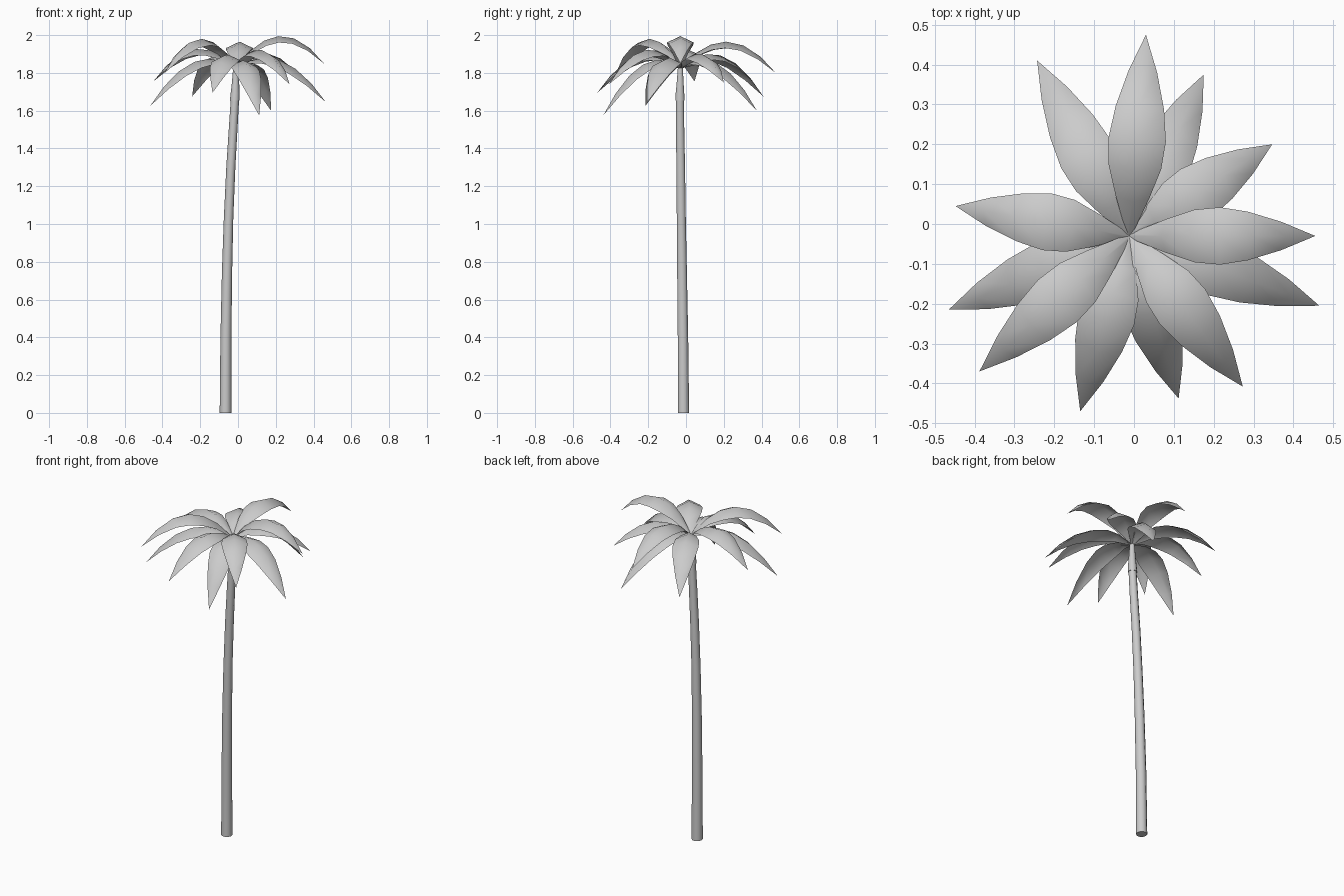
import bpy, bmesh, math
from mathutils import Vector

if "Cube" in bpy.data.objects:
    bpy.data.objects.remove(bpy.data.objects["Cube"])

CROWN = Vector((-0.012, -0.03, 1.825))


def finish(name, bm, angle):
    bmesh.ops.recalc_face_normals(bm, faces=bm.faces)
    me = bpy.data.meshes.new(name)
    bm.to_mesh(me)
    bm.free()
    ob = bpy.data.objects.new(name, me)
    bpy.context.collection.objects.link(ob)
    bpy.ops.object.select_all(action='DESELECT')
    ob.select_set(True)
    bpy.context.view_layer.objects.active = ob
    bpy.ops.object.shade_smooth_by_angle(angle=math.radians(angle))
    return ob


def tube(name, rings, sides=10):
    """Capped tube through (x, y, z, radius) rings."""
    bm = bmesh.new()
    loops = []
    for x, y, z, r in rings:
        loops.append([bm.verts.new((x + r * math.cos(2 * math.pi * i / sides),
                                    y + r * math.sin(2 * math.pi * i / sides), z))
                      for i in range(sides)])
    for a, b in zip(loops, loops[1:]):
        for i in range(sides):
            j = (i + 1) % sides
            bm.faces.new((a[i], a[j], b[j], b[i]))
    bm.faces.new(loops[0][::-1])
    bm.faces.new(loops[-1])
    return finish(name, bm, 40)


# Leaf stations along the length: (t, half width, drop of the edges)
STATIONS = [(0.0, 0.006, 0.002), (0.17, 0.042, 0.018), (0.32, 0.066, 0.030),
            (0.48, 0.072, 0.034), (0.66, 0.061, 0.030), (0.84, 0.036, 0.018)]


def leaf(name, tip, mid_z):
    """Arched, ridged leaf from the crown to the tip."""
    flat = Vector((tip[0] - CROWN.x, tip[1] - CROWN.y, 0))
    out = flat.normalized()
    side = Vector((-out.y, out.x, 0))
    end, mid = tip[2] - CROWN.z, mid_z - CROWN.z
    a = 4 * mid - end          # parabola through crown, middle and tip
    b = a - end
    bm = bmesh.new()
    rows = []
    for t, w, d in STATIONS:
        c = CROWN + flat * t + Vector((0, 0, a * t - b * t * t))
        slope = (a - 2 * b * t) / flat.length
        n = Vector((-out.x * slope, -out.y * slope, 1)).normalized()
        rows.append([bm.verts.new(p) for p in
                     (c + side * w - n * d, c, c - side * w - n * d)])
    for p, q in zip(rows, rows[1:]):
        for i in (0, 1):
            bm.faces.new((p[i], q[i], q[i + 1], p[i + 1]))
    end_v = bm.verts.new(tip)
    for i in (0, 1):
        bm.faces.new((rows[-1][i], end_v, rows[-1][i + 1]))
    ob = finish(name, bm, 60)
    # make sure the ridge side faces up
    if sum(p.normal.z for p in ob.data.polygons) < 0:
        ob.data.flip_normals()
    return ob


# Gently leaning trunk
tube("trunk", [(-0.066, -0.013, 0, 0.031), (-0.064, -0.016, 0.4, 0.029),
               (-0.058, -0.021, 0.75, 0.027), (-0.050, -0.025, 1.03, 0.025),
               (-0.038, -0.028, 1.3, 0.024), (-0.026, -0.031, 1.5, 0.023),
               (-0.016, -0.032, 1.665, 0.022)])

# Crown shaft with a small lip
tube("crown_shaft", [(-0.017, -0.032, 1.655, 0.026), (-0.015, -0.032, 1.69, 0.024),
                     (-0.013, -0.031, 1.75, 0.019), (-0.012, -0.03, 1.825, 0.014)])

# Leaves: tip position and height at mid length
leaves = [
    ((0.455, -0.03, 1.85), 1.995), ((0.03, 0.475, 1.80), 1.965),
    ((-0.388, -0.37, 1.80), 1.98),
    ((-0.448, 0.045, 1.755), 1.925), ((-0.243, 0.41, 1.675), 1.89),
    ((0.347, 0.20, 1.75), 1.90), ((0.273, -0.408, 1.74), 1.92),
    ((-0.135, -0.47, 1.695), 1.89),
    ((0.465, -0.205, 1.645), 1.865), ((0.175, 0.375, 1.60), 1.845),
    ((-0.465, -0.215, 1.625), 1.855), ((0.112, -0.438, 1.575), 1.84),
]
for k, (tip, mid_z) in enumerate(leaves):
    leaf(f"leaf_{k + 1}", tip, mid_z)
